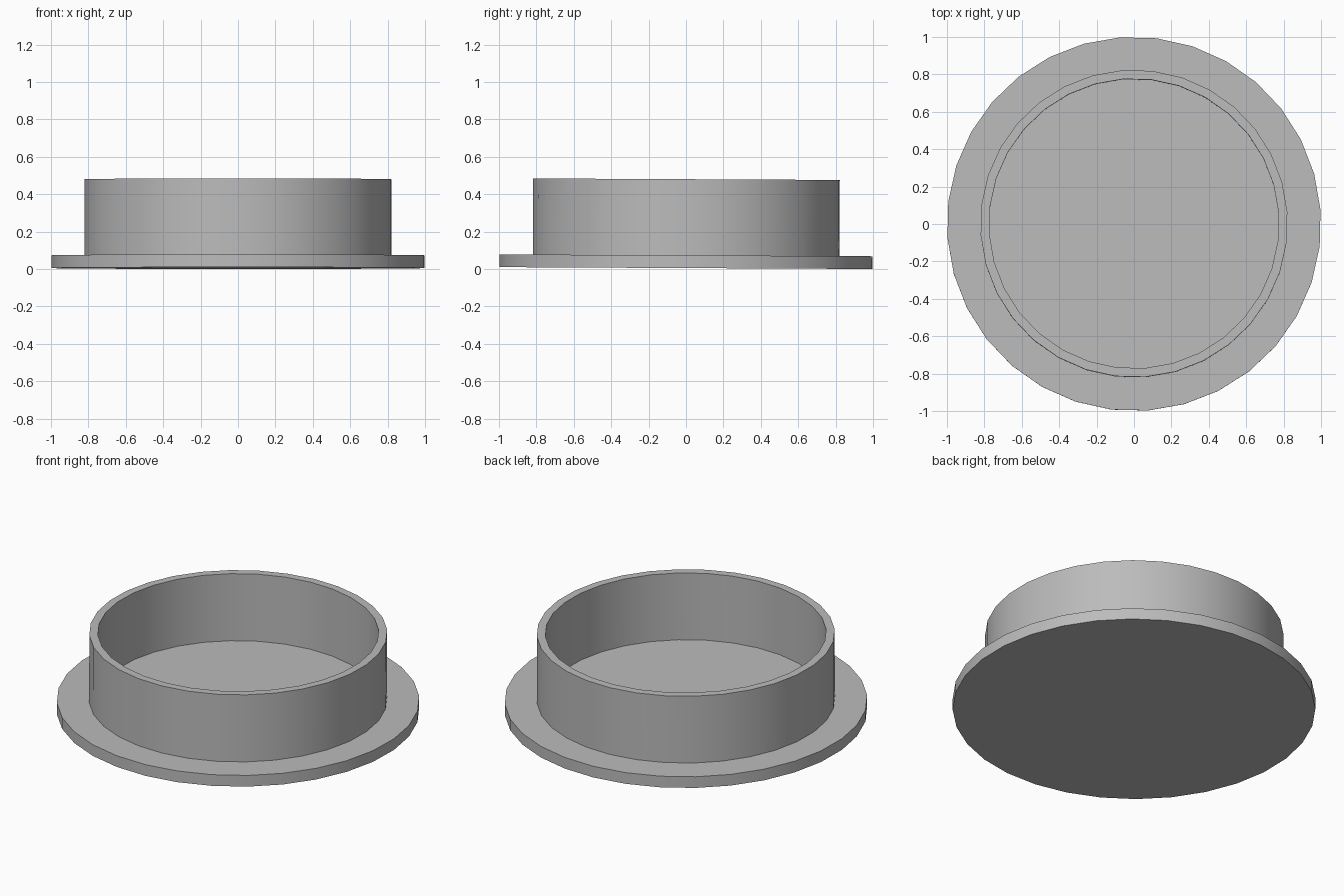
import bpy, bmesh, math
from mathutils import Matrix

if "Cube" in bpy.data.objects:
    bpy.data.objects.remove(bpy.data.objects["Cube"])

SIDES = 32
TURN = math.radians(4.3)
TILT = Matrix.Translation((0, 0, 0.005)) @ Matrix.Rotation(-0.005, 4, 'X')

grey = bpy.data.materials.new("plain_grey")
grey.diffuse_color = (0.5, 0.5, 0.5, 1)
grey.use_nodes = True
grey.node_tree.nodes["Principled BSDF"].inputs["Base Color"].default_value = grey.diffuse_color


def lathe(name, profile, closed):
    """Revolve (radius, z) points around z; open profiles get end caps."""
    bm = bmesh.new()
    rings = []
    for r, z in profile:
        angles = [TURN + 2 * math.pi * i / SIDES for i in range(SIDES)]
        rings.append([bm.verts.new((r * math.cos(a), r * math.sin(a), z)) for a in angles])
    pairs = list(zip(rings, rings[1:]))
    if closed:
        pairs.append((rings[-1], rings[0]))
    else:
        bm.faces.new(rings[0])
        bm.faces.new(rings[-1])
    for low, high in pairs:
        for i in range(SIDES):
            j = (i + 1) % SIDES
            bm.faces.new((low[i], low[j], high[j], high[i]))
    bmesh.ops.recalc_face_normals(bm, faces=bm.faces)
    bm.transform(TILT)
    mesh = bpy.data.meshes.new(name)
    bm.to_mesh(mesh)
    bm.free()
    mesh.materials.append(grey)
    obj = bpy.data.objects.new(name, mesh)
    bpy.context.collection.objects.link(obj)
    bpy.ops.object.select_all(action='DESELECT')
    obj.select_set(True)
    bpy.context.view_layer.objects.active = obj
    bpy.ops.object.shade_smooth_by_angle(angle=math.radians(30))


# Flat round flange at the bottom
lathe("base_disc", [(1.0, 0.0), (1.0, 0.068)], closed=False)

# Thin upright wall, open at the top, sunk slightly into the disc
lathe("ring_wall", [(0.822, 0.05), (0.822, 0.475), (0.775, 0.475), (0.775, 0.05)], closed=True)
